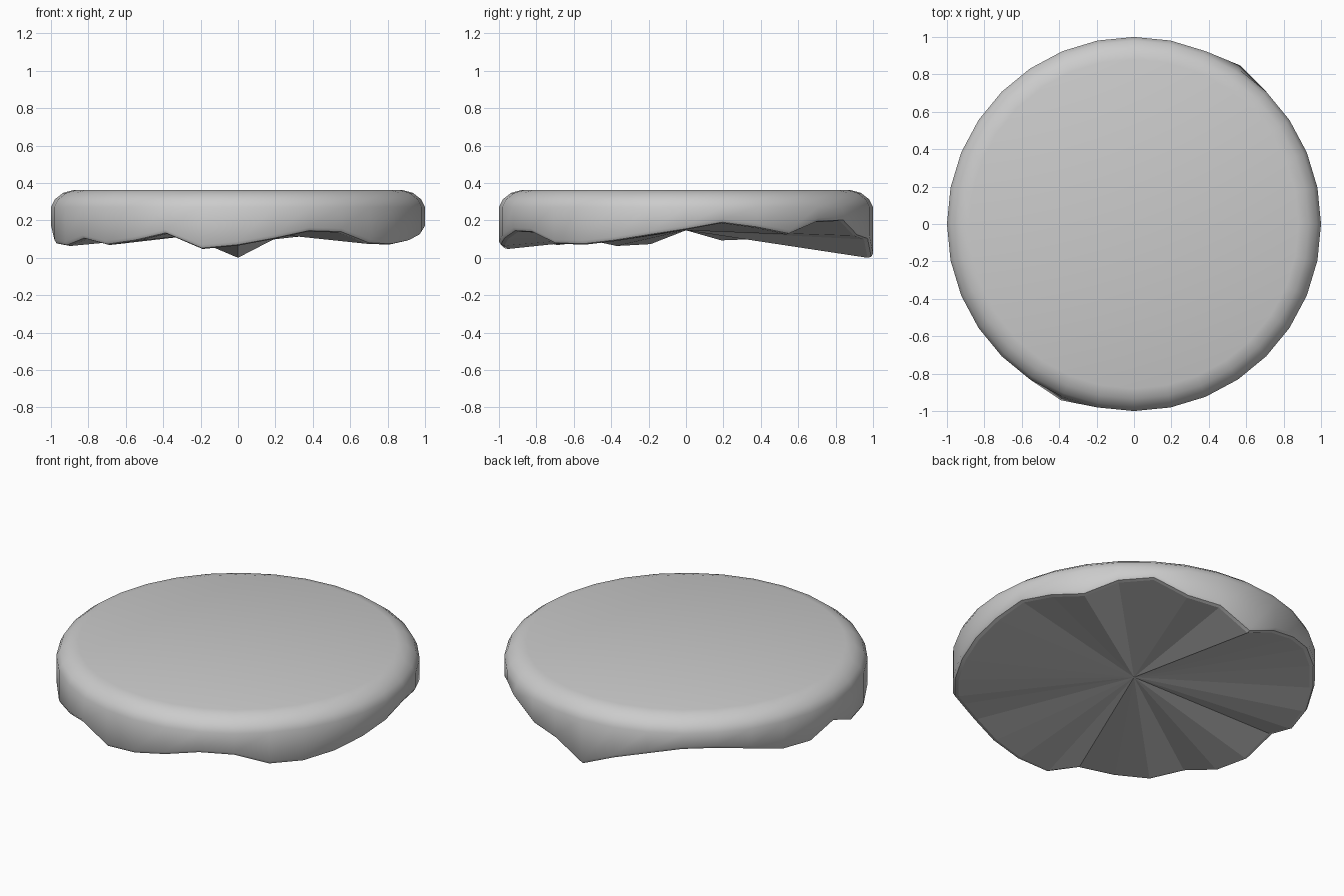
import bpy, bmesh, math

if "Cube" in bpy.data.objects:
    bpy.data.objects.remove(bpy.data.objects["Cube"])

N = 32
HUB_Z = 0.15
# height of the wavy lower rim, counter-clockwise from +x in 11.25 degree steps
RIM_Z = [0.15, 0.185, 0.16, 0.125, 0.19, 0.197, 0.118, 0.098,
         0.0, 0.08, 0.133, 0.17, 0.17, 0.142, 0.10, 0.093,
         0.15, 0.073, 0.063, 0.10, 0.068, 0.09, 0.128, 0.047,
         0.065, 0.10, 0.14, 0.135, 0.075, 0.07, 0.09, 0.12]
# slight outward bulges of the lower wall
BULGE = {5: 1.02, 22: 1.02}
# rounded shoulder: radius, height
SHOULDER = [(1.0, 0.275), (0.98, 0.315), (0.935, 0.35), (0.88, 0.365)]

bm = bmesh.new()


def ring(radius, height):
    """Ring of N vertices; radius and height are functions of the index."""
    return [bm.verts.new((radius(i) * math.cos(2 * math.pi * i / N),
                          radius(i) * math.sin(2 * math.pi * i / N),
                          height(i))) for i in range(N)]


def wall(i):
    return BULGE.get(i, 1.0)


# rings from the underside up: tiny lower bevel, wall, shoulder
rings = [ring(lambda i: wall(i) - 0.03, lambda i: RIM_Z[i] + 0.003),
         ring(lambda i: wall(i) - 0.01, lambda i: RIM_Z[i] + 0.008),
         ring(wall, lambda i: RIM_Z[i] + 0.025)]
rings += [ring(lambda i, r=r: r, lambda i, z=z: z) for r, z in SHOULDER]
for a, b in zip(rings, rings[1:]):
    for i in range(N):
        j = (i + 1) % N
        bm.faces.new((a[i], a[j], b[j], b[i]))

# flat top
bm.faces.new(rings[-1])

# faceted underside fanning out from a hub
hub = bm.verts.new((0, 0, HUB_Z))
for i in range(N):
    bm.faces.new((rings[0][(i + 1) % N], rings[0][i], hub))

bmesh.ops.recalc_face_normals(bm, faces=bm.faces)
low = min(v.co.z for v in bm.verts)
bmesh.ops.translate(bm, verts=bm.verts, vec=(0, 0, -low))

mesh = bpy.data.meshes.new("wavy_disc")
bm.to_mesh(mesh)
bm.free()
disc = bpy.data.objects.new("wavy_disc", mesh)
bpy.context.collection.objects.link(disc)

# smooth sides, flat underside
bpy.context.view_layer.objects.active = disc
disc.select_set(True)
bpy.ops.object.shade_smooth_by_angle(angle=math.radians(40))
for poly in mesh.polygons:
    if len(poly.vertices) == 3:
        poly.use_smooth = False
